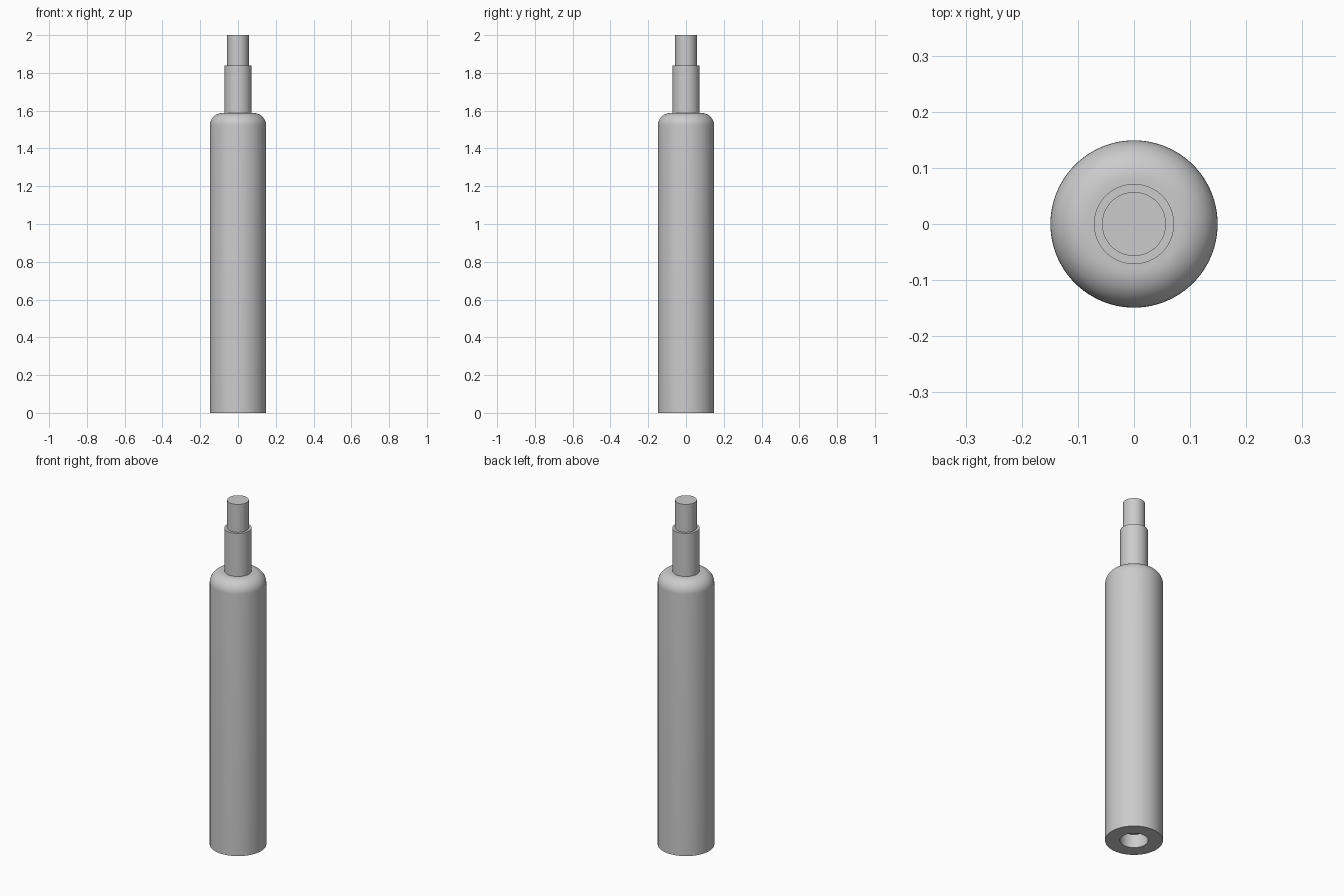
import bpy, bmesh, math

cube = bpy.data.objects.get("Cube")
if cube:
    bpy.data.objects.remove(cube, do_unlink=True)

SIDES = 96
BODY_R, NECK_R, TIP_R = 0.149, 0.0715, 0.057
SHOULDER_Z, NECK_Z, TOP_Z = 1.588, 1.838, 2.0
FILLET = 0.068
SOCKET_R, SOCKET_DEPTH = 0.073, 0.077

grey = bpy.data.materials.new("plain grey")
grey.use_nodes = True
colour = (0.6, 0.6, 0.6, 1)
grey.diffuse_color = colour
grey.node_tree.nodes["Principled BSDF"].inputs["Base Color"].default_value = colour


def lathe(name, profile):
    """Spin a (radius, height) profile around the z axis."""
    bm = bmesh.new()
    verts = [bm.verts.new((r, 0, z)) for r, z in profile]
    edges = [bm.edges.new(pair) for pair in zip(verts, verts[1:])]
    bmesh.ops.spin(bm, geom=verts + edges, cent=(0, 0, 0), axis=(0, 0, 1),
                   angle=math.tau, steps=SIDES, use_merge=True)
    bmesh.ops.remove_doubles(bm, verts=bm.verts, dist=1e-5)
    bmesh.ops.recalc_face_normals(bm, faces=bm.faces)
    mesh = bpy.data.meshes.new(name)
    bm.to_mesh(mesh)
    bm.free()
    mesh.materials.append(grey)
    obj = bpy.data.objects.new(name, mesh)
    bpy.context.collection.objects.link(obj)
    bpy.ops.object.select_all(action='DESELECT')
    obj.select_set(True)
    bpy.context.view_layer.objects.active = obj
    bpy.ops.object.shade_smooth_by_angle(angle=math.radians(30))
    return obj


# Body: blind socket underneath, straight wall, rounded shoulder
shoulder = [(BODY_R - FILLET + FILLET * math.cos(a),
             SHOULDER_Z - FILLET + FILLET * math.sin(a))
            for a in (math.pi / 2 * i / 12 for i in range(13))]
lathe("body", [(0, SOCKET_DEPTH), (SOCKET_R, SOCKET_DEPTH), (SOCKET_R, 0),
               (BODY_R, 0)] + shoulder + [(0, SHOULDER_Z)])

# Neck and tip: stepped solid cylinders
for name, radius, low, high in (("neck", NECK_R, SHOULDER_Z, NECK_Z),
                                ("tip", TIP_R, NECK_Z, TOP_Z)):
    lathe(name, [(0, low), (radius, low), (radius, high), (0, high)])
